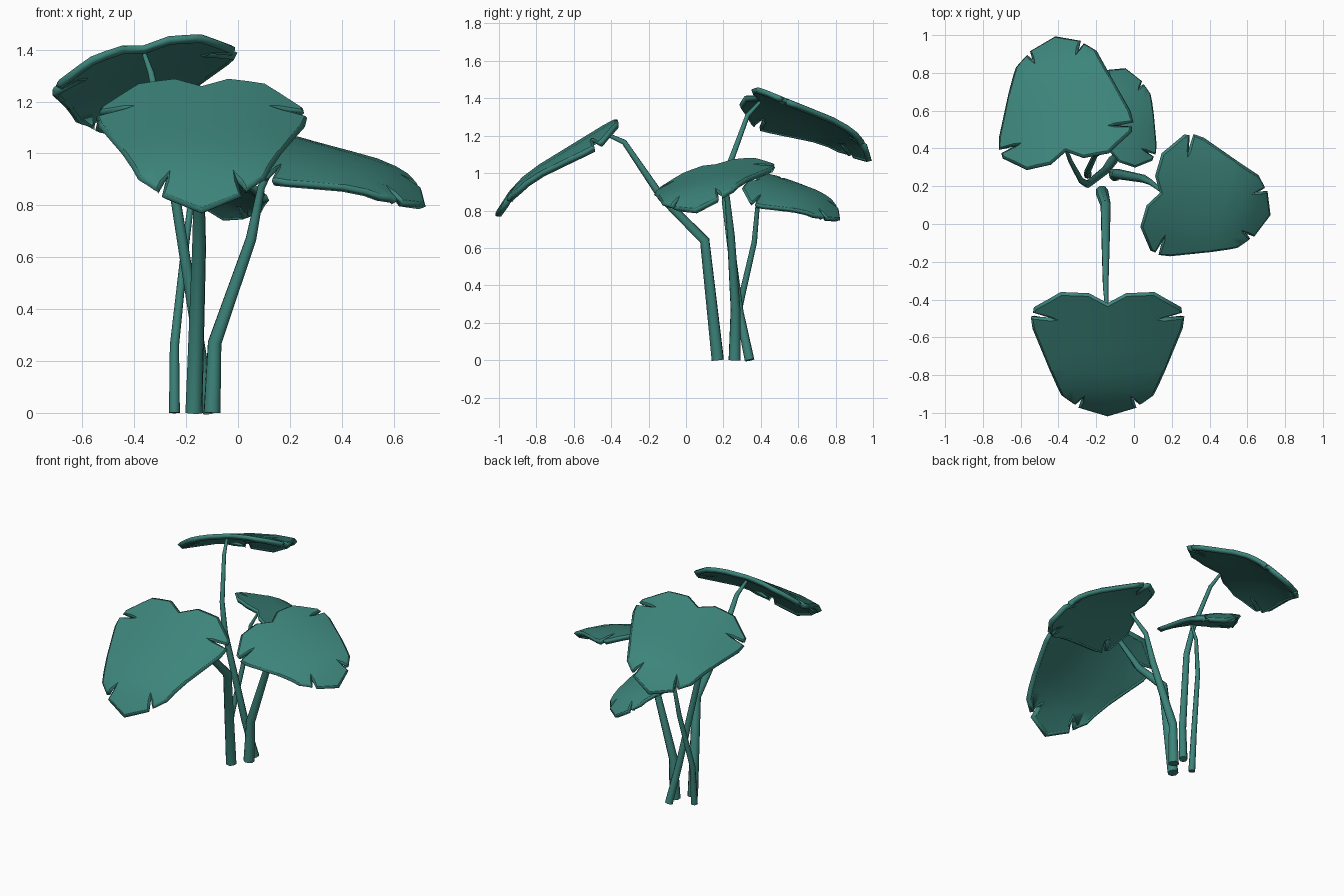
import bpy, bmesh, math
from mathutils import Matrix, Vector

if "Cube" in bpy.data.objects:
    bpy.data.objects.remove(bpy.data.objects["Cube"])

teal = bpy.data.materials.new("teal_green")
teal.diffuse_color = (0.045, 0.23, 0.195, 1)
teal.use_nodes = True
teal.node_tree.nodes["Principled BSDF"].inputs["Base Color"].default_value = teal.diffuse_color

# Right half of the leaf outline, from notch to tip (u across, v along)
HALF = [(0.10, -0.06), (0.245, -0.055), (0.385, 0.06), (0.39, 0.09),
        (0.27, 0.11), (0.402, 0.12), (0.392, 0.19), (0.24, 0.595),
        (0.17, 0.66), (0.125, 0.59), (0.15, 0.685)]
OUTLINE = [(0, 0)] + HALF + [(0, 0.755)] + [(-u, v) for u, v in reversed(HALF)]


def leaf(name, notch, yaw, pitch, roll, size):
    bm = bmesh.new()
    face = bm.faces.new([bm.verts.new((u, v, 0)) for u, v in OUTLINE])
    face.normal_update()
    if face.normal.z < 0:
        face.normal_flip()
    # cut the blade so that it can bend
    cuts = [((u, 0, 0), (1, 0, 0)) for u in (-0.3, -0.18, 0, 0.18, 0.3)]
    cuts += [((0, v, 0), (0, 1, 0)) for v in (0.28, 0.42, 0.53, 0.63)]
    for co, no in cuts:
        bmesh.ops.bisect_plane(bm, geom=bm.verts[:] + bm.edges[:] + bm.faces[:],
                               dist=1e-5, plane_co=co, plane_no=no)
    # chamfered rim
    bmesh.ops.inset_region(bm, faces=bm.faces[:], thickness=0.012, depth=0.01,
                           use_boundary=True, use_even_offset=False)
    # drooping tip and sideways camber
    for v in bm.verts:
        v.co.z -= 0.9 * max(0, v.co.y - 0.42) ** 2 + 0.4 * v.co.x ** 2
    place = (Matrix.Translation(Vector(notch))
             @ Matrix.Rotation(math.radians(yaw), 4, 'Z')
             @ Matrix.Rotation(math.radians(-pitch), 4, 'X')
             @ Matrix.Rotation(math.radians(roll), 4, 'Y')
             @ Matrix.Scale(size, 4))
    bm.transform(place)
    me = bpy.data.meshes.new(name)
    bm.to_mesh(me)
    bm.free()
    me.materials.append(teal)
    ob = bpy.data.objects.new(name, me)
    bpy.context.collection.objects.link(ob)
    mod = ob.modifiers.new("thickness", 'SOLIDIFY')
    mod.thickness = 0.03
    mod.offset = -0.5
    bpy.context.view_layer.objects.active = ob
    ob.select_set(True)
    bpy.ops.object.shade_smooth_by_angle(angle=math.radians(30))
    ob.select_set(False)


def stem(name, points, r0, r1):
    cu = bpy.data.curves.new(name, 'CURVE')
    cu.dimensions = '3D'
    cu.bevel_depth = 1
    cu.bevel_resolution = 2
    cu.use_fill_caps = True
    sp = cu.splines.new('POLY')
    sp.points.add(len(points) - 1)
    for i, (p, co) in enumerate(zip(sp.points, points)):
        p.co = (*co, 1)
        p.radius = r0 + (r1 - r0) * i / (len(points) - 1)
    cu.materials.append(teal)
    bpy.context.collection.objects.link(bpy.data.objects.new(name, cu))


# Leaves
leaf("front_leaf", (-0.14, -0.42, 1.25), 180, 31.5, 0, 1.0)
leaf("right_leaf", (0.14, 0.165, 1.035), -103, 15, 12, 0.835)
leaf("tall_back_leaf", (-0.36, 0.385, 1.405), 7, 22, -12, 0.91)
leaf("small_back_leaf", (-0.13, 0.385, 0.955), -13, 18, 16, 0.64)

# Stems
stem("front_stem", [(-0.17, 0.17, 0), (-0.15, 0.10, 0.64), (-0.15, -0.13, 0.87),
                    (-0.15, -0.33, 1.165), (-0.145, -0.44, 1.215)], 0.034, 0.009)
stem("right_stem", [(-0.10, 0.26, 0), (-0.09, 0.265, 0.27), (0.05, 0.24, 0.67),
                    (0.09, 0.22, 0.87), (0.16, 0.165, 1.01)], 0.034, 0.009)
stem("tall_back_stem", [(-0.11, 0.34, 0), (-0.15, 0.285, 0.26), (-0.245, 0.21, 0.85),
                        (-0.28, 0.23, 1.04), (-0.335, 0.33, 1.31),
                        (-0.36, 0.395, 1.38)], 0.026, 0.009)
stem("small_back_stem", [(-0.245, 0.26, 0), (-0.245, 0.28, 0.26), (-0.205, 0.365, 0.63),
                         (-0.175, 0.385, 0.85), (-0.13, 0.395, 0.935)], 0.021, 0.008)
